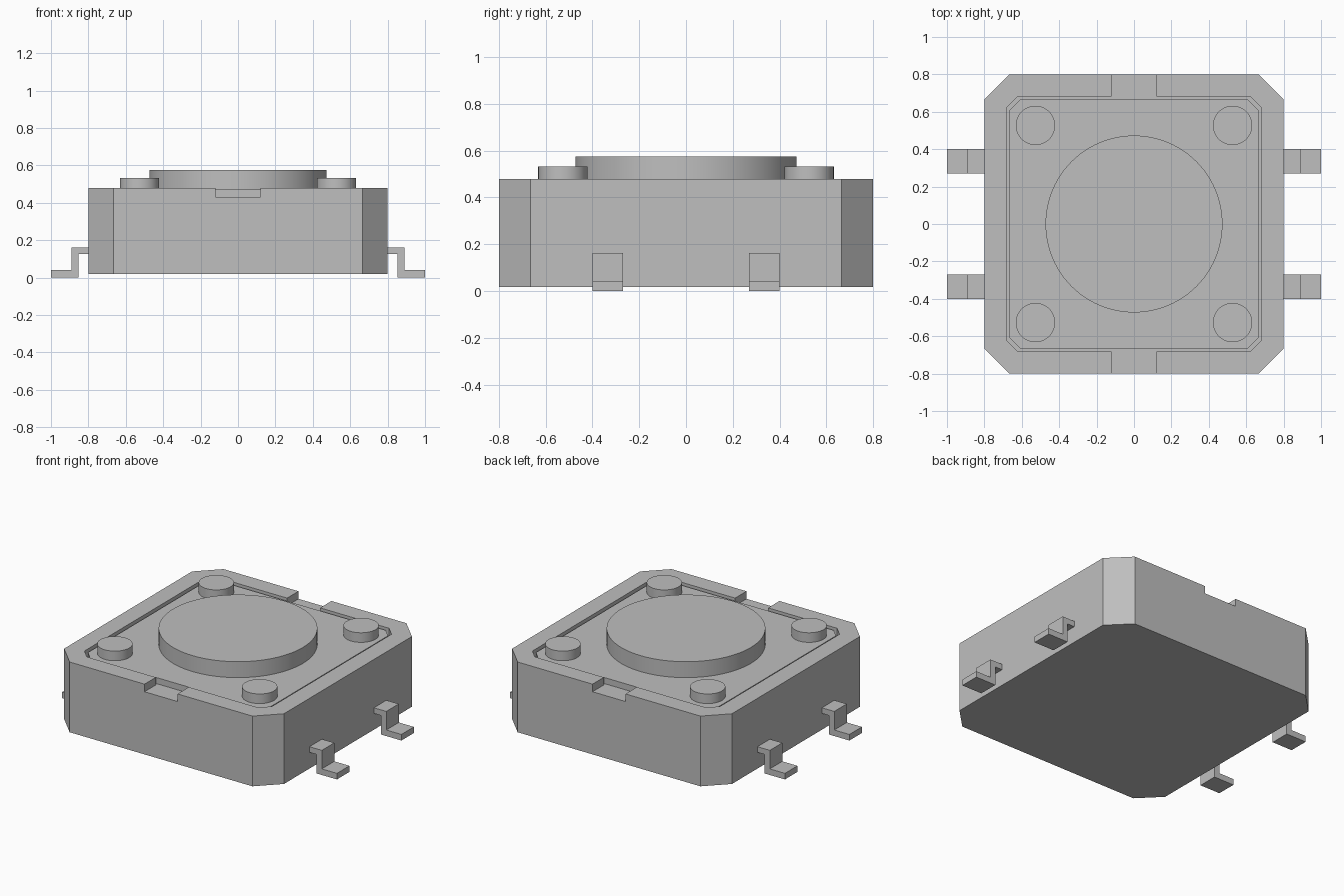
import bpy, bmesh, math
from mathutils import Vector

if "Cube" in bpy.data.objects:
    bpy.data.objects.remove(bpy.data.objects["Cube"], do_unlink=True)

GREY = (0.52, 0.52, 0.52, 1.0)
grey = bpy.data.materials.new("plain grey")
grey.use_nodes = True
grey.diffuse_color = GREY
grey.node_tree.nodes["Principled BSDF"].inputs["Base Color"].default_value = GREY


def prism(name, points, extrude):
    """Extrude a closed 3D outline along a vector."""
    bm = bmesh.new()
    face = bm.faces.new([bm.verts.new(p) for p in points])
    result = bmesh.ops.extrude_face_region(bm, geom=[face], use_keep_orig=True)
    moved = [g for g in result["geom"] if isinstance(g, bmesh.types.BMVert)]
    bmesh.ops.translate(bm, verts=moved, vec=Vector(extrude))
    bmesh.ops.recalc_face_normals(bm, faces=bm.faces)
    mesh = bpy.data.meshes.new(name)
    bm.to_mesh(mesh)
    bm.free()
    mesh.materials.append(grey)
    obj = bpy.data.objects.new(name, mesh)
    bpy.context.collection.objects.link(obj)
    return obj


def octagon(half, cut, z):
    """Square outline with chamfered corners, anticlockwise."""
    c = half - cut
    return [(half, -c, z), (half, c, z), (c, half, z), (-c, half, z),
            (-half, c, z), (-half, -c, z), (-c, -half, z), (c, -half, z)]


def activate(obj):
    bpy.ops.object.select_all(action='DESELECT')
    obj.select_set(True)
    bpy.context.view_layer.objects.active = obj


def disc(name, radius, x, y, z0, z1, sides):
    bpy.ops.mesh.primitive_cylinder_add(vertices=sides, radius=radius, depth=z1 - z0,
                                        location=(x, y, (z0 + z1) / 2))
    obj = bpy.context.object
    obj.name = name
    obj.data.materials.append(grey)
    bpy.ops.object.shade_smooth_by_angle(angle=math.radians(30))
    return obj


# Housing block with chamfered corners
housing = prism("housing", octagon(0.80, 0.135, 0.018), (0, 0, 0.462))

# Recess in the top, opening through a notch at front and back
RECESS_Z, NOTCH = 0.43, 0.12
o = octagon(0.682, 0.06, RECESS_Z)


def notch(s):
    """Outline of the notch on the side s (+1 back, -1 front)."""
    return [(s * NOTCH, s * 0.682, RECESS_Z), (s * NOTCH, s * 0.9, RECESS_Z),
            (-s * NOTCH, s * 0.9, RECESS_Z), (-s * NOTCH, s * 0.682, RECESS_Z)]


cutter = prism("recess_cutter", o[:3] + notch(1) + o[3:7] + notch(-1) + o[7:], (0, 0, 0.2))
cutter.hide_render = True
mod = housing.modifiers.new("recess", 'BOOLEAN')
mod.operation = 'DIFFERENCE'
mod.solver = 'EXACT'
mod.object = cutter
activate(housing)
bpy.ops.object.modifier_apply(modifier=mod.name)
bpy.data.objects.remove(cutter, do_unlink=True)

# Cover plate sitting in the recess
prism("cover_plate", octagon(0.665, 0.055, 0.42), (0, 0, 0.05))

# Round push button and four corner studs
disc("button", 0.473, 0, 0, 0.46, 0.575, 96)
for sx, side in ((1, "left"), (-1, "right")):
    for sy, end in ((1, "back"), (-1, "front")):
        disc(f"stud_{end}_{side}", 0.105, sx * 0.527, sy * 0.527, 0.46, 0.533, 48)

# Four bent terminal legs
leg = [(0.78, 0.162), (0.89, 0.162), (0.89, 0.04), (1.0, 0.04),
       (1.0, 0.0), (0.853, 0.0), (0.853, 0.125), (0.78, 0.125)]
for sx, side in ((1, "left"), (-1, "right")):
    for y, end in ((0.27, "back"), (-0.40, "front")):
        prism(f"terminal_{end}_{side}", [(sx * x, y, z) for x, z in leg], (0, 0.13, 0))
